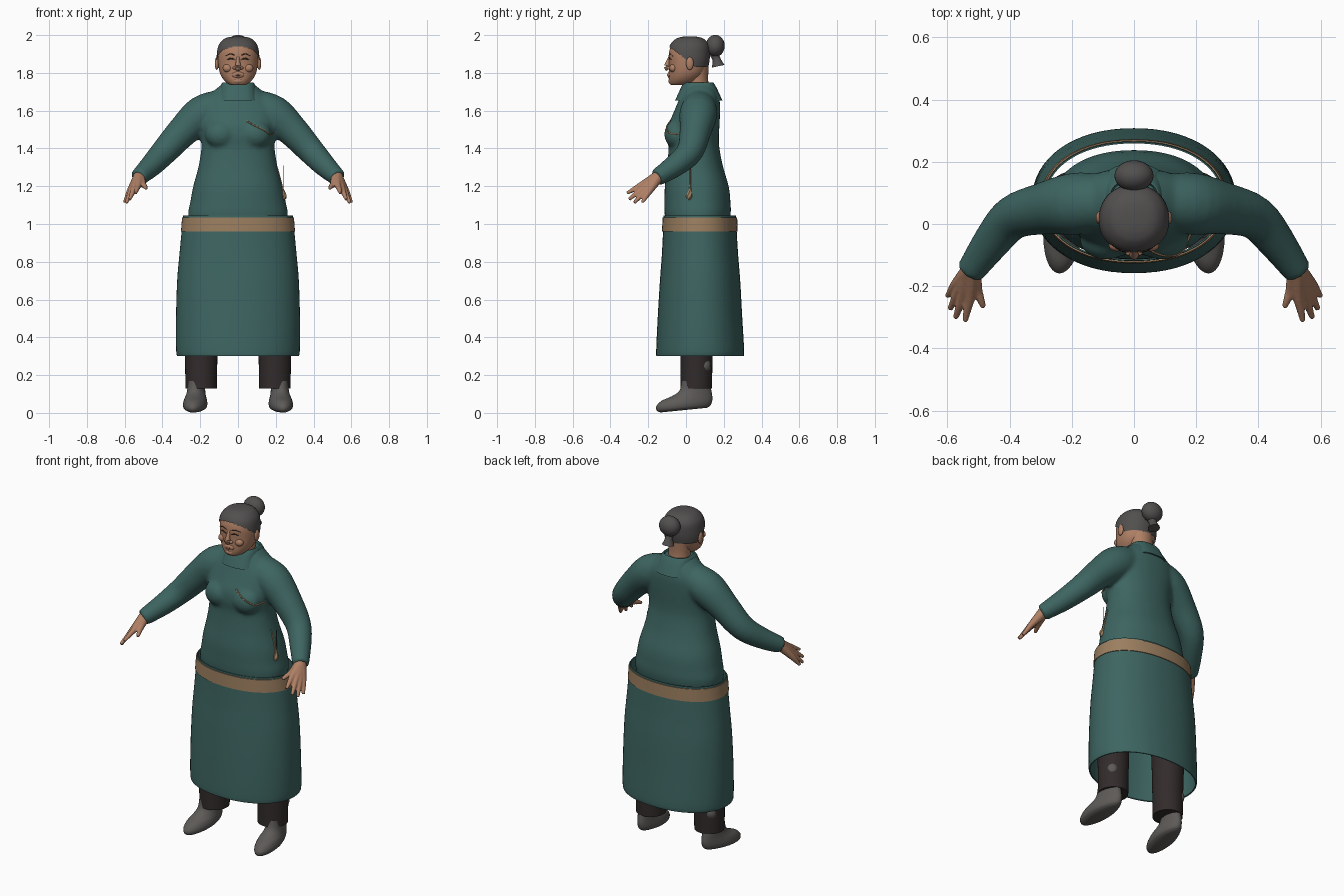
import bpy, bmesh, math
from mathutils import Vector, Matrix

if "Cube" in bpy.data.objects:
    bpy.data.objects.remove(bpy.data.objects["Cube"])


def material(name, r, g, b):
    m = bpy.data.materials.new(name)
    m.use_nodes = True
    m.diffuse_color = (r, g, b, 1)
    bsdf = m.node_tree.nodes["Principled BSDF"]
    bsdf.inputs["Base Color"].default_value = (r, g, b, 1)
    bsdf.inputs["Roughness"].default_value = 0.8
    return m


TEAL = material("teal cloth", .047, .13, .12)
TAN = material("tan trim", .33, .21, .115)
SKIN = material("warm skin", .43, .215, .13)
HAIR = material("grey hair", .085, .08, .078)
TROUSER = material("dark brown cloth", .032, .024, .024)
SHOE = material("grey felt", .11, .103, .097)
DARK = material("dark brow", .05, .03, .025)
LIP = material("lip", .27, .09, .065)


def interpolate(rows, steps):
    """Catmull-Rom through rows of numbers."""
    out = []
    for i in range(len(rows) - 1):
        a, b = rows[max(i - 1, 0)], rows[i]
        c, d = rows[i + 1], rows[min(i + 2, len(rows) - 1)]
        for s in range(steps):
            t = s / steps
            out.append([.5 * (2 * q + (r - p) * t + (2 * p - 5 * q + 4 * r - u) * t * t
                              + (3 * q - p - 3 * r + u) * t ** 3)
                        for p, q, r, u in zip(a, b, c, d)])
    return out + [list(rows[-1])]


def bridge(bm, rings, cap):
    n = len(rings[0])
    for lo, hi in zip(rings, rings[1:]):
        for i in range(n):
            j = (i + 1) % n
            bm.faces.new((lo[i], lo[j], hi[j], hi[i]))
    if cap:
        bm.faces.new(rings[0][::-1])
        bm.faces.new(rings[-1])


def loft(bm, rows, x=0, power=2, n=48, steps=4, cap=True):
    """Stack of oval rings; each row is height, half width, front y, back y."""
    rings = []
    for z, w, front, back in interpolate(rows, steps):
        ring = []
        for i in range(n):
            a = math.tau * i / n
            c, s = math.cos(a), math.sin(a)
            px = math.copysign(abs(c) ** (2 / power), c) * w
            py = math.copysign(abs(s) ** (2 / power), s) * (back - front) / 2
            ring.append(bm.verts.new((x + px, (front + back) / 2 + py, z)))
        rings.append(ring)
    bridge(bm, rings, cap)


def tube(bm, rows, n=12, steps=4):
    """Round limb through rows of x, y, z, radius."""
    pts = interpolate(rows, steps)
    rings = []
    for k, (px, py, pz, r) in enumerate(pts):
        d = Vector(pts[min(k + 1, len(pts) - 1)][:3]) - Vector(pts[max(k - 1, 0)][:3])
        rot = d.to_track_quat('Z', 'Y')
        rings.append([bm.verts.new(Vector((px, py, pz)) + rot @ Vector(
            (math.cos(math.tau * i / n) * r, math.sin(math.tau * i / n) * r, 0)))
            for i in range(n)])
    bridge(bm, rings, True)


def ball(bm, centre, size):
    m = Matrix.Translation(centre) @ Matrix.Diagonal((*size, 1))
    bmesh.ops.create_uvsphere(bm, u_segments=24, v_segments=16, radius=1, matrix=m)


def make(name, bm, mat, mirror=False, voxel=0, smooth=0):
    bmesh.ops.recalc_face_normals(bm, faces=bm.faces)
    me = bpy.data.meshes.new(name)
    bm.to_mesh(me)
    bm.free()
    me.materials.append(mat)
    ob = bpy.data.objects.new(name, me)
    bpy.context.collection.objects.link(ob)
    bpy.ops.object.select_all(action='DESELECT')
    ob.select_set(True)
    bpy.context.view_layer.objects.active = ob
    bpy.ops.object.shade_smooth_by_angle(angle=math.radians(45))
    if voxel:
        rm = ob.modifiers.new("blend", 'REMESH')
        rm.mode, rm.voxel_size, rm.use_smooth_shade = 'VOXEL', voxel, True
        sm = ob.modifiers.new("relax", 'SMOOTH')
        sm.factor, sm.iterations = .5, smooth
    if mirror:
        ob.modifiers.new("mirror", 'MIRROR')
    return ob


def snap(ob, rows, lift=0.0):
    """Move rows of x, y, z, radius onto the surface of an object."""
    dg = bpy.context.evaluated_depsgraph_get()
    out = []
    for x, y, z, r in rows:
        _, p, nrm, _ = ob.evaluated_get(dg).closest_point_on_mesh((x, y, z))
        out.append((*(p + nrm * lift), r))
    return out


# Tunic: torso, bust and sleeves blended together
bm = bmesh.new()
loft(bm, [(.90, .24, -.09, .20), (1.04, .264, -.112, .235), (1.12, .252, -.114, .235),
          (1.2, .237, -.112, .226), (1.3, .21, -.10, .197), (1.4, .194, -.093, .177),
          (1.46, .197, -.10, .174), (1.52, .205, -.095, .177), (1.58, .21, -.07, .18),
          (1.64, .195, -.045, .18), (1.69, .145, -.025, .17), (1.74, .085, -.01, .15)], power=2.2)
for side in (1, -1):
    ball(bm, (side * .09, -.05, 1.475), (.085, .065, .075))
    tube(bm, [(side * x, y, z, r) for x, y, z, r in (
        (.09, .072, 1.625, .088), (.19, .065, 1.58, .1), (.29, .05, 1.492, .084),
        (.39, .02, 1.383, .071), (.46, -.06, 1.308, .06), (.528, -.155, 1.245, .046))], n=24)
tunic = make("tunic", bm, TEAL, voxel=.011, smooth=5)

# Trim on the tunic closure
bm = bmesh.new()
tube(bm, snap(tunic, [(.05, -.12, 1.56, .004), (.09, -.12, 1.53, .004), (.14, -.12, 1.505, .004),
                      (.18, -.1, 1.48, .004), (.2, -.06, 1.475, .004), (.2, -.02, 1.478, .004)]), n=6)
tube(bm, snap(tunic, [(.22, .02, 1.31, .003), (.235, .02, 1.25, .005), (.245, .02, 1.19, .006),
                      (.25, .015, 1.15, .017), (.25, .01, 1.13, .008)]), n=6)
make("tunic_trim", bm, TAN)
bm = bmesh.new()
tube(bm, [(.24, .025, 1.19, .002), (.24, .025, 1.31, .002)], n=4, steps=1)
make("loose_cord", bm, TEAL)


def shell(name, rows, mat, wall, power):
    bm = bmesh.new()
    loft(bm, rows, power=power, n=64, cap=False)
    bmesh.ops.recalc_face_normals(bm, faces=bm.faces)
    bmesh.ops.solidify(bm, geom=bm.faces[:], thickness=wall)
    return make(name, bm, mat)


# Open skirt, waistband and turned-down collar
shell("skirt", [(.30, .318, -.155, .302), (.325, .327, -.158, .308), (.5, .328, -.15, .298),
                (.7, .322, -.138, .287), (.85, .309, -.127, .275), (1.045, .29, -.118, .264)],
      TEAL, .005, 2.15)
shell("waistband", [(.96, .302, -.127, .273), (1.035, .296, -.124, .271)], TAN, .005, 2.15)
shell("collar", [(1.655, .112, -.057, .192), (1.70, .10, -.037, .172), (1.735, .09, -.02, .154),
                 (1.75, .078, -.005, .14), (1.72, .068, .0, .13)], TEAL, .006, 2.8)

# Hands: fingers run from the wrist so they merge into a palm
bm = bmesh.new()
wrist = (.523, -.148, 1.25, .033)
for knuckle, tip in (((.528, -.235, 1.207), (.543, -.312, 1.163)),
                     ((.549, -.23, 1.19), (.574, -.302, 1.13)),
                     ((.563, -.215, 1.178), (.592, -.274, 1.112)),
                     ((.573, -.195, 1.172), (.6, -.232, 1.115)),
                     ((.505, -.21, 1.213), (.484, -.268, 1.188))):
    mid = [(a + b) / 2 for a, b in zip(knuckle, tip)]
    tube(bm, [wrist, (*knuckle, .018), (*mid, .0135), (*tip, .009)], n=10)
make("hands", bm, SKIN, mirror=True, voxel=.005, smooth=2)

# Neck and head
bm = bmesh.new()
loft(bm, [(1.66, .068, .0, .135), (1.75, .062, .005, .118), (1.83, .07, .0, .12)])
make("neck", bm, SKIN)
head_rows = [(1.735, .03, -.075, -.02), (1.742, .052, -.086, .03), (1.765, .077, -.091, .07),
             (1.80, .096, -.091, .10), (1.85, .105, -.09, .115), (1.90, .105, -.091, .12),
             (1.94, .096, -.08, .116), (1.97, .073, -.055, .094), (1.983, .047, -.028, .068),
             (1.988, .012, .0, .04)]
bm = bmesh.new()
loft(bm, head_rows, power=2.15)
head = make("head", bm, SKIN)

# Hair cap: a larger head shell kept only behind the hairline
bm = bmesh.new()
loft(bm, [(z + .005 * (z > 1.9), w + .007, f - .006, b + .007) for z, w, f, b in head_rows],
     power=2.15, n=96, steps=8)
below = [f for f in bm.faces
         if f.calc_center_median().z < max(1.83, 1.925 - .8 * (f.calc_center_median().y + .07))]
bmesh.ops.delete(bm, geom=below, context='FACES')
make("hair_cap", bm, HAIR)
bm = bmesh.new()
ball(bm, (0, .155, 1.943), (.063, .05, .058))
tube(bm, [(0, .15, 1.90, .024), (0, .162, 1.87, .022), (0, .17, 1.835, .034)])
make("hair_bun", bm, HAIR)

# Facial features
bm = bmesh.new()
tube(bm, [(0, -.083, 1.888, .008), (0, -.094, 1.86, .011), (0, -.1, 1.832, .016), (0, -.092, 1.82, .014)])
for side in (1, -1):
    ball(bm, (side * .017, -.09, 1.826), (.011, .012, .009))
    ball(bm, (side * .112, .02, 1.85), (.011, .02, .034))
    ball(bm, (side * .055, -.068, 1.825), (.026, .02, .022))
ball(bm, (0, -.082, 1.79), (.034, .016, .02))
ball(bm, (0, -.078, 1.757), (.028, .016, .016))
make("nose_ears_and_cheeks", bm, SKIN)
bm = bmesh.new()
tube(bm, snap(head, [(.02, -.1, 1.87, .002), (.042, -.1, 1.876, .004), (.068, -.09, 1.868, .002)]), n=8)
tube(bm, snap(head, [(.016, -.1, 1.893, .002), (.045, -.1, 1.901, .003), (.078, -.08, 1.89, .0015)]), n=8)
make("eyes_and_brows", bm, DARK, mirror=True)
bm = bmesh.new()
tube(bm, [(-.03, -.087, 1.786, .002), (0, -.096, 1.789, .005), (.03, -.087, 1.786, .002)], n=8)
make("mouth", bm, LIP)

# Trousers, shoes and the boot lining showing at the calf
bm = bmesh.new()
loft(bm, [(.13, .083, -.03, .138), (.36, .087, -.03, .142), (.6, .092, -.04, .155),
          (.95, .1, -.05, .17)], x=.195, n=32)
make("trousers", bm, TROUSER, mirror=True)
bm = bmesh.new()
loft(bm, [(0, .04, -.135, .11), (.012, .058, -.155, .128), (.035, .064, -.157, .137),
          (.062, .06, -.13, .14), (.085, .054, -.075, .138), (.115, .05, -.035, .134),
          (.17, .048, -.02, .125)], x=.228, n=32)
for v in bm.verts:
    fade = max(0, 1 - v.co.z / .14)
    v.co.z += .1 * (v.co.y + .157) * fade
    v.co.x += -.09 * (v.co.y + .03)
    if v.co.y > 0:
        v.co.x = .215 + (v.co.x - .215) * (1 - 1.2 * v.co.y)
make("shoes", bm, SHOE, mirror=True)
bm = bmesh.new()
ball(bm, (.235, .097, .25), (.034, .034, .04))
make("boot_lining", bm, SHOE, mirror=True)
